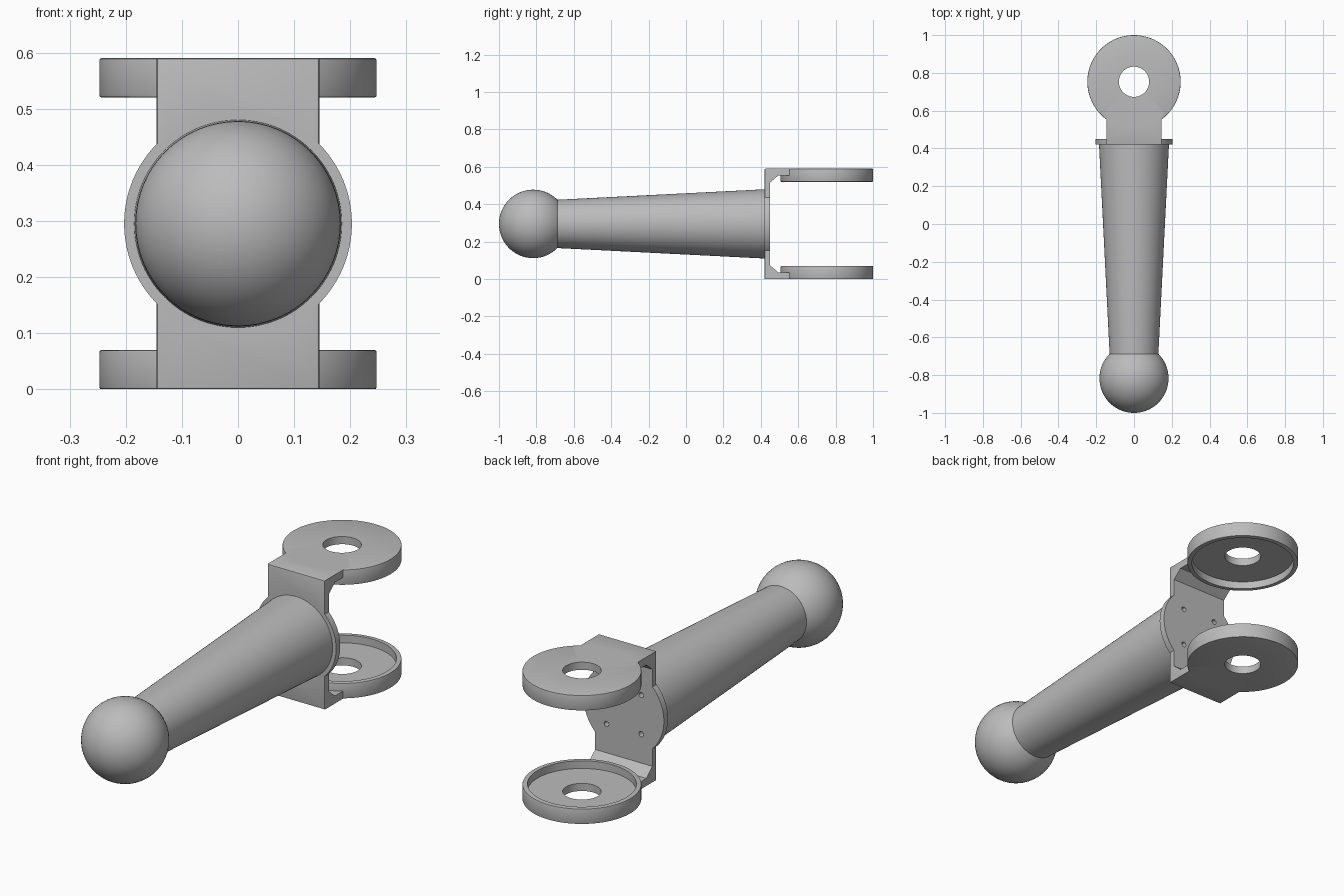
import bpy, bmesh, math
from mathutils import Matrix, Vector

cube = bpy.data.objects.get("Cube")
if cube:
    bpy.data.objects.remove(cube, do_unlink=True)

MID = 0.295      # height of the handle axis
EDGE = 0.004     # small edge rounding

grey = bpy.data.materials.new("plain grey")
grey.use_nodes = True
COLOUR = (0.5, 0.5, 0.5, 1)
grey.diffuse_color = COLOUR
grey.node_tree.nodes["Principled BSDF"].inputs["Base Color"].default_value = COLOUR


def add_object(name, bm):
    bmesh.ops.recalc_face_normals(bm, faces=bm.faces)
    mesh = bpy.data.meshes.new(name)
    bm.to_mesh(mesh)
    bm.free()
    mesh.materials.append(grey)
    obj = bpy.data.objects.new(name, mesh)
    bpy.context.collection.objects.link(obj)
    return obj


def lathe(name, profile, matrix, closed=False, steps=96):
    """Revolve (radius, height) points around z, then place with matrix."""
    bm = bmesh.new()
    verts = [bm.verts.new((r, 0, h)) for r, h in profile]
    pairs = list(zip(verts, verts[1:]))
    if closed:
        pairs.append((verts[-1], verts[0]))
    edges = [bm.edges.new(p) for p in pairs]
    bmesh.ops.spin(bm, geom=verts + edges, axis=(0, 0, 1), cent=(0, 0, 0),
                   angle=2 * math.pi, steps=steps)
    bmesh.ops.remove_doubles(bm, verts=bm.verts, dist=1e-5)
    bmesh.ops.transform(bm, matrix=matrix, verts=bm.verts)
    return add_object(name, bm)


def along_y(x, y, z):
    """Place a lathe so that its height runs along +y."""
    return Matrix.Translation((x, y, z)) @ Matrix.Rotation(-math.pi / 2, 4, 'X')


def combine(target, tool, operation):
    mod = target.modifiers.new(operation.title(), 'BOOLEAN')
    mod.operation = operation
    mod.solver = 'EXACT'
    mod.object = tool
    bpy.context.view_layer.objects.active = target
    bpy.ops.object.modifier_apply(modifier=mod.name)
    bpy.data.objects.remove(tool, do_unlink=True)


def smooth(obj):
    bpy.ops.object.select_all(action='DESELECT')
    obj.select_set(True)
    bpy.context.view_layer.objects.active = obj
    bpy.ops.object.shade_smooth_by_angle(angle=math.radians(30))


# Ball knob
bm = bmesh.new()
bmesh.ops.create_uvsphere(bm, u_segments=64, v_segments=32, radius=0.183)
bmesh.ops.transform(bm, matrix=along_y(0, -0.817, MID), verts=bm.verts)
smooth(add_object("ball_knob", bm))

# Tapered handle
smooth(lathe("handle", [(0, 0), (0.129, 0), (0.185, 1.11), (0.185, 1.115), (0, 1.115)],
             along_y(0, -0.69, MID)))

# Fork bracket: C-shaped side profile (y, height from axis), mirrored in z
half = [(0.42, 0.295), (0.6, 0.295), (0.6, 0.26), (0.495, 0.26), (0.45, 0.222)]
outline = half + [(y, -h) for y, h in reversed(half)]
bm = bmesh.new()
face = bm.faces.new([bm.verts.new((-0.145, y, MID + h)) for y, h in outline])
side = bmesh.ops.extrude_face_region(bm, geom=[face])["geom"]
bmesh.ops.translate(bm, vec=(0.29, 0, 0),
                    verts=[v for v in side if isinstance(v, bmesh.types.BMVert)])
front = [e for e in bm.edges if all(v.co.y < 0.43 for v in e.verts)]
bmesh.ops.bevel(bm, geom=front, offset=EDGE, segments=2, affect='EDGES', profile=0.5)
bracket = add_object("fork_bracket", bm)

# Round flange flush with the bracket web
combine(bracket, lathe("flange", [(0, 0), (0.203, 0), (0.203, 0.03), (0, 0.03)],
                       along_y(0, 0.42, MID)), 'UNION')

# Two holed discs, each with a raised rim on its inner side
R = 0.247
ring = [(0.08, 0), (R - EDGE, 0), (R - 0.001, 0.001), (R, EDGE), (R, 0.07 - EDGE),
        (R - 0.001, 0.069), (R - EDGE, 0.07), (0.226, 0.07), (0.226, 0.035), (0.08, 0.035)]
for name, z, flip in (("lower_disc", 0, 1), ("upper_disc", 2 * MID, -1)):
    place = Matrix.Translation((0, 0.753, z)) @ Matrix.Diagonal((1, 1, flip, 1))
    combine(bracket, lathe(name, ring, place, closed=True), 'UNION')

# Four screw holes in the back of the web
for x in (-0.088, 0.088):
    for z in (-0.09, 0.09):
        cutter = lathe("screw_hole_cutter", [(0, 0), (0.012, 0), (0.012, 0.04), (0, 0.04)],
                       along_y(x, 0.425, MID + z), steps=20)
        cutter.hide_render = True
        combine(bracket, cutter, 'DIFFERENCE')
smooth(bracket)
